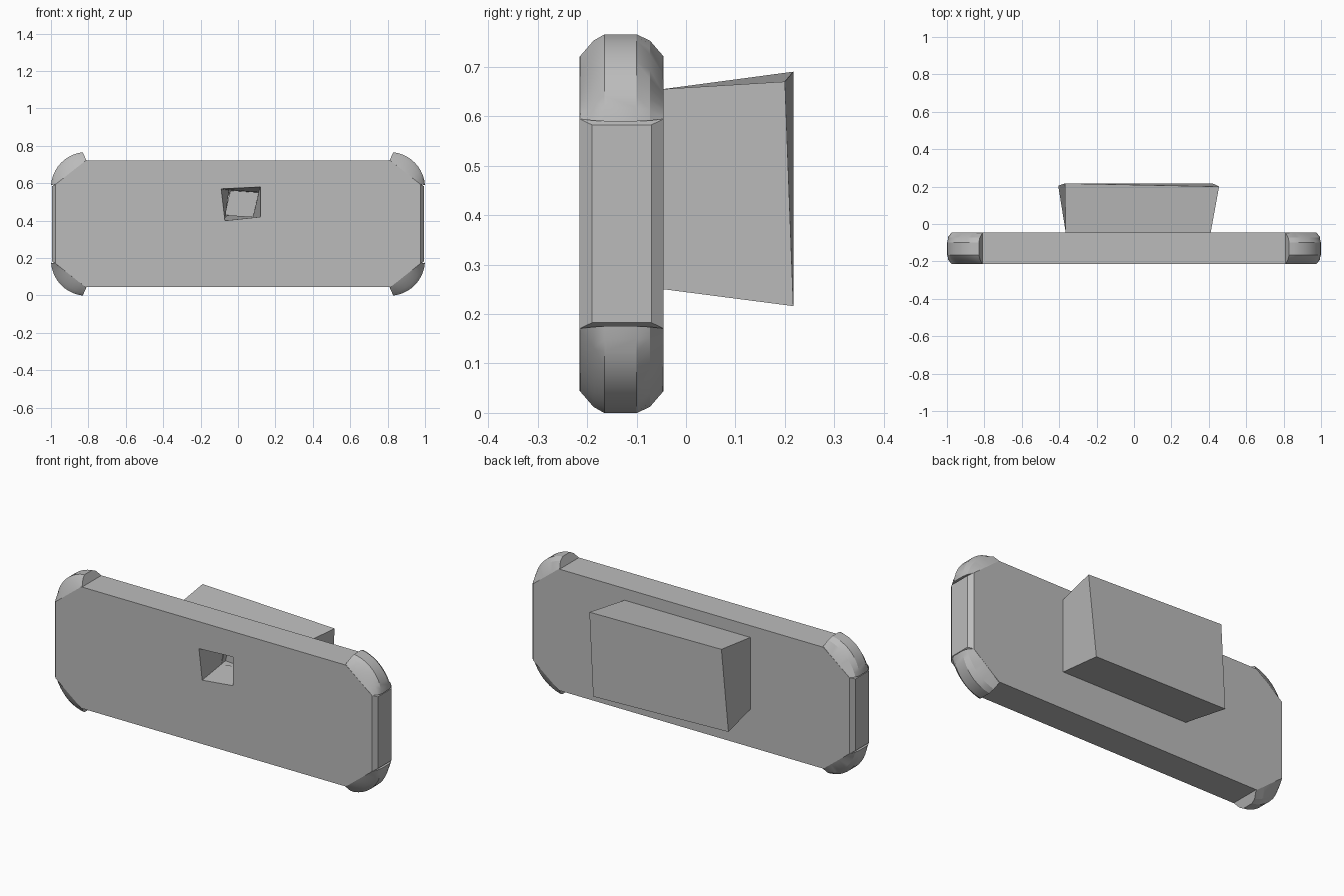
import bpy, bmesh, math
from mathutils import Vector

cube = bpy.data.objects.get("Cube")
if cube:
    bpy.data.objects.remove(cube, do_unlink=True)

GREY = (0.5, 0.5, 0.5, 1)
mat = bpy.data.materials.new("plain grey")
mat.use_nodes = True
mat.diffuse_color = GREY
mat.node_tree.nodes["Principled BSDF"].inputs["Base Color"].default_value = GREY

MID_Z = 0.3825
FRONT, BACK = -0.215, -0.045


def loft(name, rings, closed=True):
    """Skin rings of points; closed rings also get end faces."""
    bm = bmesh.new()
    vs = [[bm.verts.new(p) for p in ring] for ring in rings]
    n = len(vs[0])
    for a, b in zip(vs, vs[1:]):
        for i in range(n if closed else n - 1):
            j = (i + 1) % n
            bm.faces.new((a[i], a[j], b[j], b[i]))
    if closed:
        bm.faces.new(vs[0])
        bm.faces.new(vs[-1])
    else:
        # close the two narrow ends of an open strip
        for k in (0, -1):
            bm.faces.new([row[k] for row in vs])
        bm.faces.new([vs[0][0], vs[0][-1], vs[-1][-1], vs[-1][0]])
    bmesh.ops.remove_doubles(bm, verts=bm.verts, dist=0.0005)
    bmesh.ops.recalc_face_normals(bm, faces=bm.faces)
    mesh = bpy.data.meshes.new(name)
    bm.to_mesh(mesh)
    bm.free()
    mesh.materials.append(mat)
    obj = bpy.data.objects.new(name, mesh)
    bpy.context.collection.objects.link(obj)
    return obj


def select(obj):
    bpy.ops.object.select_all(action='DESELECT')
    obj.select_set(True)
    bpy.context.view_layer.objects.active = obj


# Long plate: clipped rectangle with bevelled ends
def plate_ring(y, end_x, end_z):
    corner = [(0.815, 0.338), (end_x, end_z)]
    half = corner + [(x, -z) for x, z in reversed(corner)]
    outline = half + [(-x, z) for x, z in reversed(half)]
    return [(x, y, MID_Z + z) for x, z in outline]


plate = loft("plate", [
    plate_ring(FRONT, 0.975, 0.212),
    plate_ring(-0.19, 0.995, 0.2),
    plate_ring(-0.07, 0.995, 0.2),
    plate_ring(BACK, 0.975, 0.212),
])

# Rounded bumpers on the four corners
STEPS = 10
SECTION = [(FRONT, 0), (-0.187, 0.72), (-0.165, 1), (-0.1, 1), (-0.073, 0.72), (BACK, 0)]
for sx, side in ((1, "left"), (-1, "right")):
    for sz, level in ((1, "top"), (-1, "bottom")):
        rings = []
        for y, swell in SECTION:
            ring = []
            for i in range(STEPS + 1):
                t = i / STEPS
                a = math.radians(84 - 80 * t)
                chord = Vector((0.81, 0.338)).lerp(Vector((0.975, 0.212)), t)
                arc = Vector((0.81 + 0.19 * math.cos(a), 0.194 + 0.19 * math.sin(a)))
                p = chord.lerp(arc, swell)
                ring.append((sx * p.x, y, MID_Z + sz * p.y))
            rings.append(ring)
        bumper = loft(f"{level}_{side}_bumper", rings, closed=False)
        select(bumper)
        bpy.ops.object.shade_smooth_by_angle(angle=math.radians(25))

# Flared block on the back, slightly twisted
block = loft("back_block", [
    [(-0.365, BACK, 0.655), (0.41, BACK, 0.655), (0.41, BACK, 0.25), (-0.365, BACK, 0.255)],
    [(-0.37, 0.217, 0.69), (0.455, 0.2, 0.67), (0.42, 0.217, 0.216), (-0.405, 0.205, 0.235)],
])

# Tapered square socket cut through the plate into the block
front_square = [(-0.09, 0.57), (0.12, 0.58), (0.12, 0.42), (-0.07, 0.4)]
floor_square = [(-0.04, 0.56), (0.11, 0.55), (0.08, 0.42), (-0.07, 0.43)]
lip = 0.01
cutter = loft("socket_cutter", [
    [(x, FRONT - lip, z) for x, z in front_square],
    [(x, FRONT, z) for x, z in front_square],
    [(x, -0.01, z) for x, z in floor_square],
])
for obj in (plate, block):
    mod = obj.modifiers.new("socket", 'BOOLEAN')
    mod.operation = 'DIFFERENCE'
    mod.solver = 'EXACT'
    mod.object = cutter
    select(obj)
    bpy.ops.object.modifier_apply(modifier=mod.name)
bpy.data.objects.remove(cutter, do_unlink=True)
